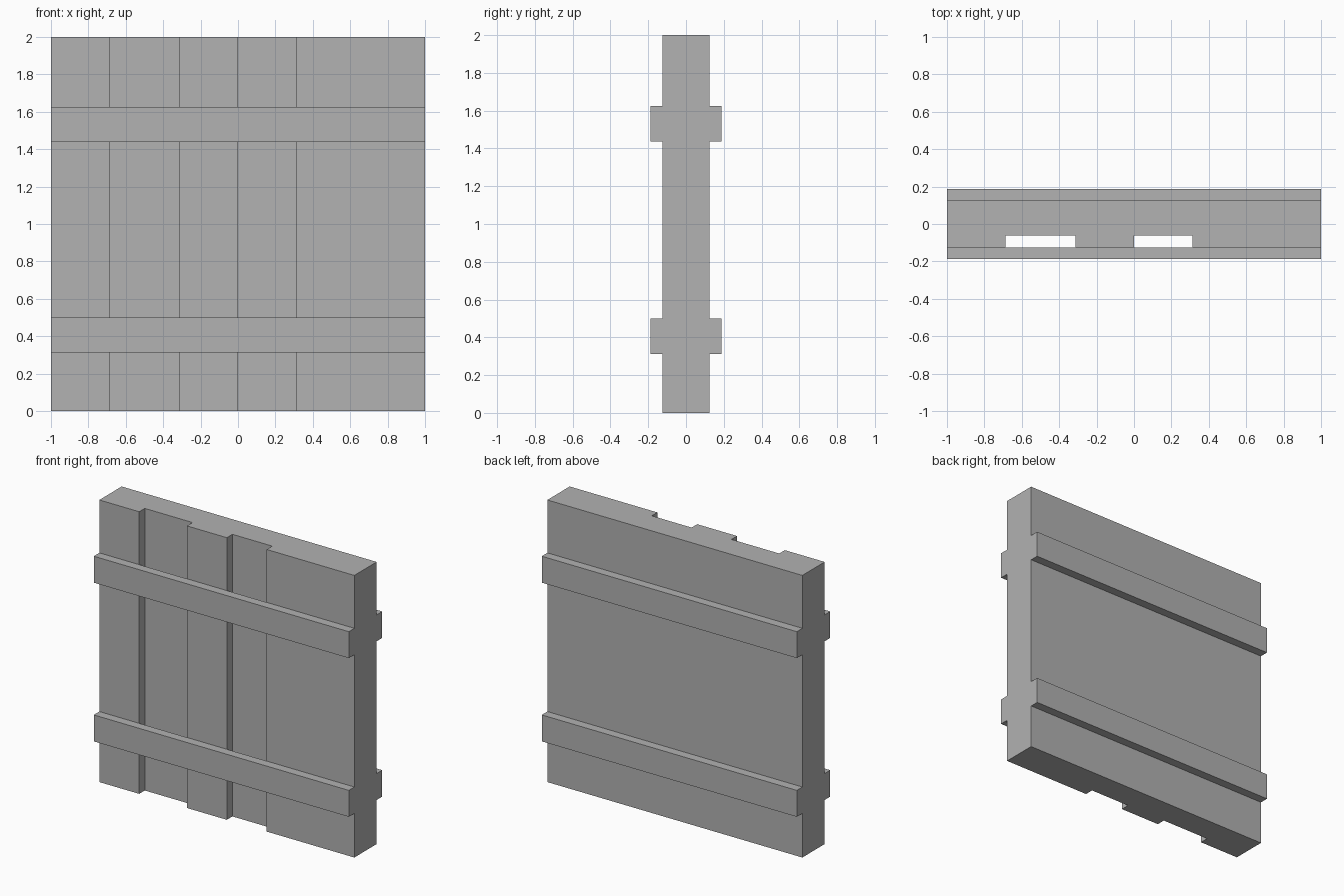
import bpy
import bmesh

cube = bpy.data.objects.get("Cube")
if cube:
    bpy.data.objects.remove(cube, do_unlink=True)

U = 1 / 16  # grid unit: every part sits on multiples of this

grey = bpy.data.materials.new("plain grey")
COLOUR = (0.445, 0.445, 0.445, 1)
grey.diffuse_color = COLOUR
grey.use_nodes = True
grey.node_tree.nodes["Principled BSDF"].inputs["Base Color"].default_value = COLOUR


def extrude_profile(name, points, direction):
    """Fill a closed outline and extrude it into a solid."""
    bm = bmesh.new()
    face = bm.faces.new([bm.verts.new(p) for p in points])
    result = bmesh.ops.extrude_face_region(bm, geom=[face], use_keep_orig=True)
    moved = [g for g in result["geom"] if isinstance(g, bmesh.types.BMVert)]
    bmesh.ops.translate(bm, verts=moved, vec=direction)
    bmesh.ops.recalc_face_normals(bm, faces=bm.faces)
    mesh = bpy.data.meshes.new(name)
    bm.to_mesh(mesh)
    bm.free()
    mesh.materials.append(grey)
    obj = bpy.data.objects.new(name, mesh)
    bpy.context.collection.objects.link(obj)
    return obj


# Panel outline seen from above, with two recessed boards in the front
FRONT, BACK, RECESS = -2 * U, 2 * U, -U
outline = [(-1, BACK, 0), (-1, FRONT, 0)]
for left, right in ((-11 * U, -5 * U), (0, 5 * U)):
    outline += [(left, FRONT, 0), (left, RECESS, 0),
                (right, RECESS, 0), (right, FRONT, 0)]
outline += [(1, FRONT, 0), (1, BACK, 0)]
extrude_profile("plank_panel", outline, (0, 0, 2))

# Horizontal battens across the front and back
for side, inner, outer in (("front", -2 * U, -3 * U), ("back", 2 * U, 3 * U)):
    for level, low, high in (("lower", 5 * U, 8 * U), ("upper", 23 * U, 26 * U)):
        section = [(-1, inner, low), (-1, outer, low),
                   (-1, outer, high), (-1, inner, high)]
        extrude_profile(f"{side}_{level}_batten", section, (2, 0, 0))
